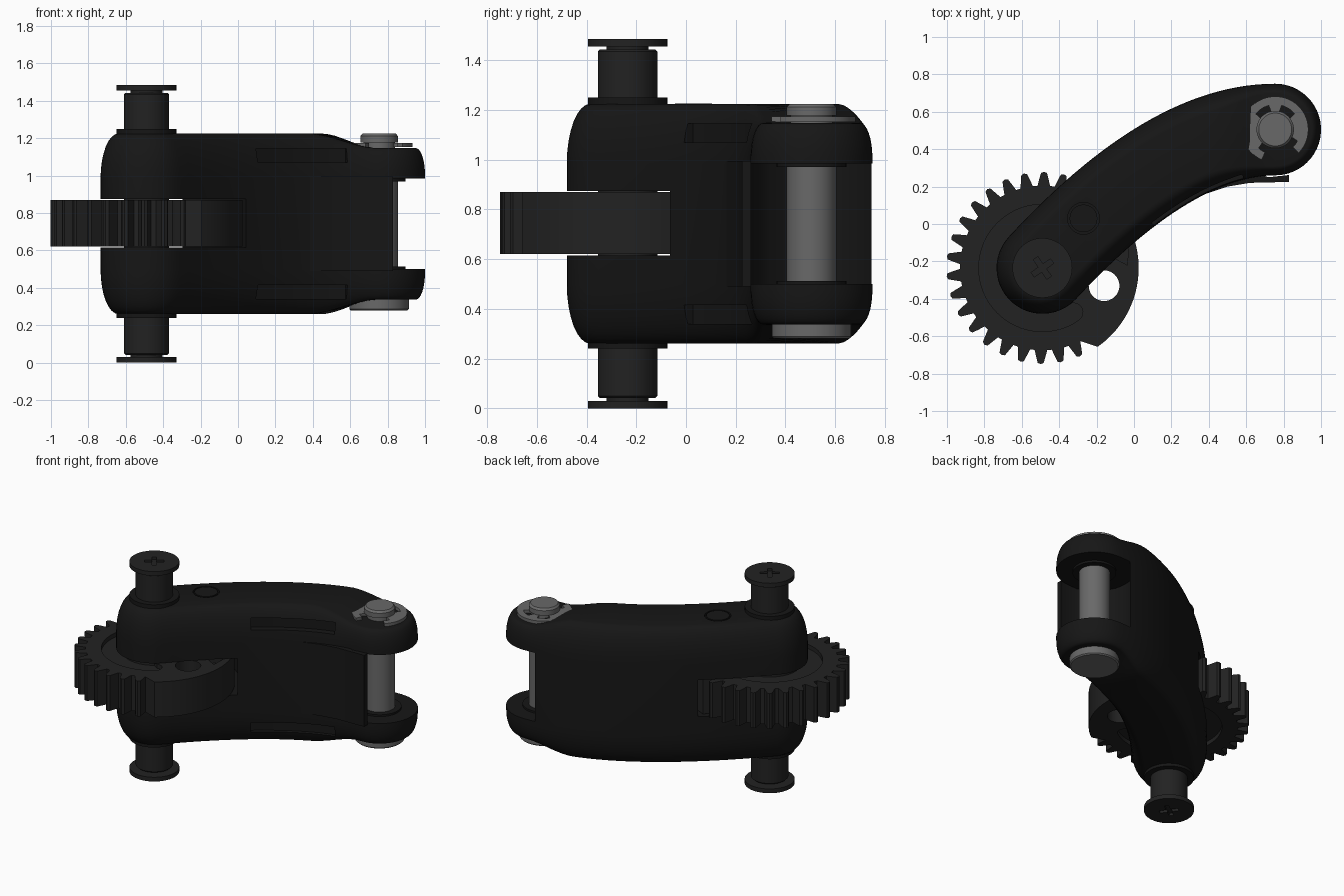
import bpy, bmesh, math
from math import sin, cos, radians, pi
from mathutils import Vector

if "Cube" in bpy.data.objects:
    bpy.data.objects.remove(bpy.data.objects["Cube"])

A, B = Vector((-0.49, -0.235)), Vector((0.755, 0.505))   # pivot axis, clevis axis
C = Vector((0.195, 0.505))                               # bend control point
MID, R = 0.7425, 0.245


def material(name, v):
    m = bpy.data.materials.new(name)
    m.diffuse_color = (v, v, v, 1)
    m.use_nodes = True
    m.node_tree.nodes["Principled BSDF"].inputs["Base Color"].default_value = m.diffuse_color
    return m


BLACK, DARK, STEEL = material("black", 0.008), material("dark", 0.016), material("steel", 0.14)


def polar(c, r, deg):
    return Vector((c[0] + r * cos(radians(deg)), c[1] + r * sin(radians(deg))))


def finish(name, bm, mat):
    bmesh.ops.recalc_face_normals(bm, faces=bm.faces)
    me = bpy.data.meshes.new(name)
    bm.to_mesh(me)
    bm.free()
    ob = bpy.data.objects.new(name, me)
    bpy.context.collection.objects.link(ob)
    me.materials.append(mat)
    return ob


def prism(name, pts, z0, z1, mat=BLACK):
    bm = bmesh.new()
    f = bm.faces.new([bm.verts.new((p[0], p[1], z0)) for p in pts])
    new = bmesh.ops.extrude_face_region(bm, geom=[f])["geom"]
    bmesh.ops.translate(bm, vec=(0, 0, z1 - z0), verts=[v for v in new if isinstance(v, bmesh.types.BMVert)])
    return finish(name, bm, mat)


def lathe(name, c, profile, mat=BLACK, n=48):
    """Turned part: profile is a list of (radius, z)."""
    bm = bmesh.new()
    rings = [[bm.verts.new((*polar(c, r, 360 * i / n), z)) for i in range(n)] for r, z in profile]
    for a, b in zip(rings, rings[1:]):
        for i in range(n):
            bm.faces.new((a[i], a[(i + 1) % n], b[(i + 1) % n], b[i]))
    bm.faces.new(rings[0])
    bm.faces.new(rings[-1])
    return finish(name, bm, mat)


def cut(ob, *cutters):
    bpy.context.view_layer.objects.active = ob
    for c in cutters:
        m = ob.modifiers.new("cut", 'BOOLEAN')
        m.operation, m.solver, m.object = 'DIFFERENCE', 'EXACT', c
        bpy.ops.object.modifier_apply(modifier=m.name)
        bpy.data.objects.remove(c)


def smoothstep(x, a, b):
    t = min(1, max(0, (x - a) / (b - a)))
    return t * t * (3 - 2 * t)


# Arm cross sections: (centre, left normal angle, right normal angle)
a0 = math.degrees(math.atan2(C.y - A.y, C.x - A.x))


def bend(t):
    p = A * (1 - t) ** 2 + C * 2 * t * (1 - t) + B * t * t
    d = (C - A) * (1 - t) + (B - C) * t
    return p, math.degrees(math.atan2(d.y, d.x))


secs = [(A, a0 + 180 - f, a0 + 180 + f) for f in range(4, 88, 7)]
for i in range(29):
    p, a = bend(i / 28)
    secs.append((p, a + 90, a - 90))
secs += [(B, f, -f) for f in range(81, 3, -7)]

# Arm body: lofted rounded slab
bm = bmesh.new()
STEPS, n = 8, len(secs)
outline = [(c, l) for c, l, r in secs] + [(c, r) for c, l, r in reversed(secs)]
rings = []
for side in (-1, 1):
    for k in range(STEPS + 1):
        th = pi / 2 * (k / STEPS if side > 0 else 1 - k / STEPS)
        ring = []
        for c, a in outline:
            e = smoothstep(polar(c, R, a).x, 0.42, 0.74)
            h, v = 0.095 - 0.045 * e, 0.24 - 0.1 * e
            half = 0.4825 - 0.077 * e - v * (1 - sin(th))
            ring.append(bm.verts.new((*polar(c, R - h * (1 - cos(th)), a), MID + side * half)))
        rings.append(ring)
m = 2 * n
for a, b in zip(rings, rings[1:]):
    for i in range(m):
        bm.faces.new((a[i], a[(i + 1) % m], b[(i + 1) % m], b[i]))
for r in (rings[0], rings[-1]):
    for i in range(n - 1):
        bm.faces.new((r[i], r[i + 1], r[m - 2 - i], r[m - 1 - i]))
arm = finish("arm_body", bm, BLACK)

# Clevis gap, gear slot, side grooves and round cap seat
fork = [polar(B, 0.26, a) for a in range(90, 271, 10)] + [(1.2, B.y - 0.26), (1.2, B.y + 0.26)]
cutters = [prism("cut_fork", fork, 0.5, 0.985),
           lathe("cut_slot", A, [(0.56, 0.615), (0.56, 0.875)], n=64)]
inner, outer = [], []
for i in range(13):
    p, a = bend(0.34 + 0.46 * i / 12)
    inner.append(polar(p, R - 0.05, a - 90))
    outer.append(polar(p, R + 0.08, a - 90))
for lo, hi in ((0.34, 0.415), (1.07, 1.145)):
    cutters.append(prism("cut_groove", inner + outer[::-1], lo, hi))
cutters.append(lathe("cut_cap", (-0.27, 0.03), [(0.085, 1.205), (0.085, 1.3)]))
cut(arm, *cutters)
lathe("arm_cap", (-0.27, 0.03), [(0.074, 1.19), (0.074, 1.226)])

# Web lip between the clevis ears
prism("web_lip", [(0.38, 0.16), (0.5, 0.2), (0.62, 0.22), (0.83, 0.225), (0.83, 0.262), (0.72, 0.25),
                  (0.63, 0.28), (0.56, 0.33), (0.51, 0.42), (0.38, 0.4)], 0.49, 0.995)

# Pivot bosses and bolt with cross-slotted heads
for name, lo, hi in (("lower_boss", 0.24, 0.6), ("upper_boss", 1.0, 1.25)):
    lathe(name, A, [(0.16, lo), (0.16, hi)])
half = [(0.16, 0), (0.16, 0.03), (0.085, 0.03), (0.085, 0.042), (0.112, 0.042), (0.12, 0.05)]
bolt = lathe("pivot_bolt", A, half + [(r, 2 * MID - z) for r, z in reversed(half)], DARK)
cross = []
for q in range(4):
    for r, off in ((0.065, -13), (0.065, 13), (0.021, 45)):
        cross.append(polar(A, r, 35 + 90 * q + off))
cut(bolt, prism("cut_cross", cross, -0.1, 0.018), prism("cut_cross", cross, 1.467, 1.6))

# Sector gear: 19 teeth, plain rim elsewhere
pts = []
for k in range(19):
    t = 77 + 12 * k
    for off, r in ((-4.4, 0.44), (-3, 0.475), (-1.8, 0.508), (0, 0.514), (1.8, 0.508), (3, 0.475), (4.4, 0.44)):
        pts.append(polar(A, r, t + off))
pts += [polar(A, 0.515, a) for a in range(305, 430, 4)]
gear = prism("sector_gear", pts, 0.62, 0.87, DARK)
arc = range(75, 306, 5)
recess = [polar(A, 0.34, a) for a in arc] + [polar(polar(A, 0.29, 305), 0.05, 305 + a) for a in range(20, 170, 20)]
recess += [polar(A, 0.2, a) for a in reversed(arc)]
tri = [(-0.11, -0.18), (-0.035, -0.22), (-0.03, -0.1)]
cut(gear, lathe("cut_hole", (-0.16, -0.33), [(0.082, 0.5), (0.082, 1)]),
    *[prism("cut_recess", p, lo, hi) for p in (recess, tri) for lo, hi in ((0.5, 0.65), (0.84, 1.0))])

# Clevis pin, washers and retaining clip
lathe("clevis_pin", B, [(0.152, 0.28), (0.16, 0.288), (0.16, 0.34), (0.1, 0.34), (0.1, 1.145), (0.085, 1.145),
                        (0.085, 1.178), (0.1, 1.178), (0.1, 1.212), (0.088, 1.225)], STEEL)
for z in (0.495, 0.97):
    lathe("ear_washer", B, [(0.14, z), (0.14, z + 0.018)])
span = range(-45, 247, 3)
notched = lambda a: any(abs(a - c) < 20 for c in (57, 123)) or a < -25 or a > 225
clip = [polar(B, 0.177, a) for a in span] + [polar(B, 0.133 if notched(a) else 0.086, a) for a in reversed(span)]
prism("retaining_clip", clip, 1.152, 1.174, STEEL)

# Smooth shading with crisp edges
for ob in bpy.data.objects:
    ob.select_set(True)
    bpy.context.view_layer.objects.active = ob
bpy.ops.object.shade_smooth_by_angle(angle=radians(32))
